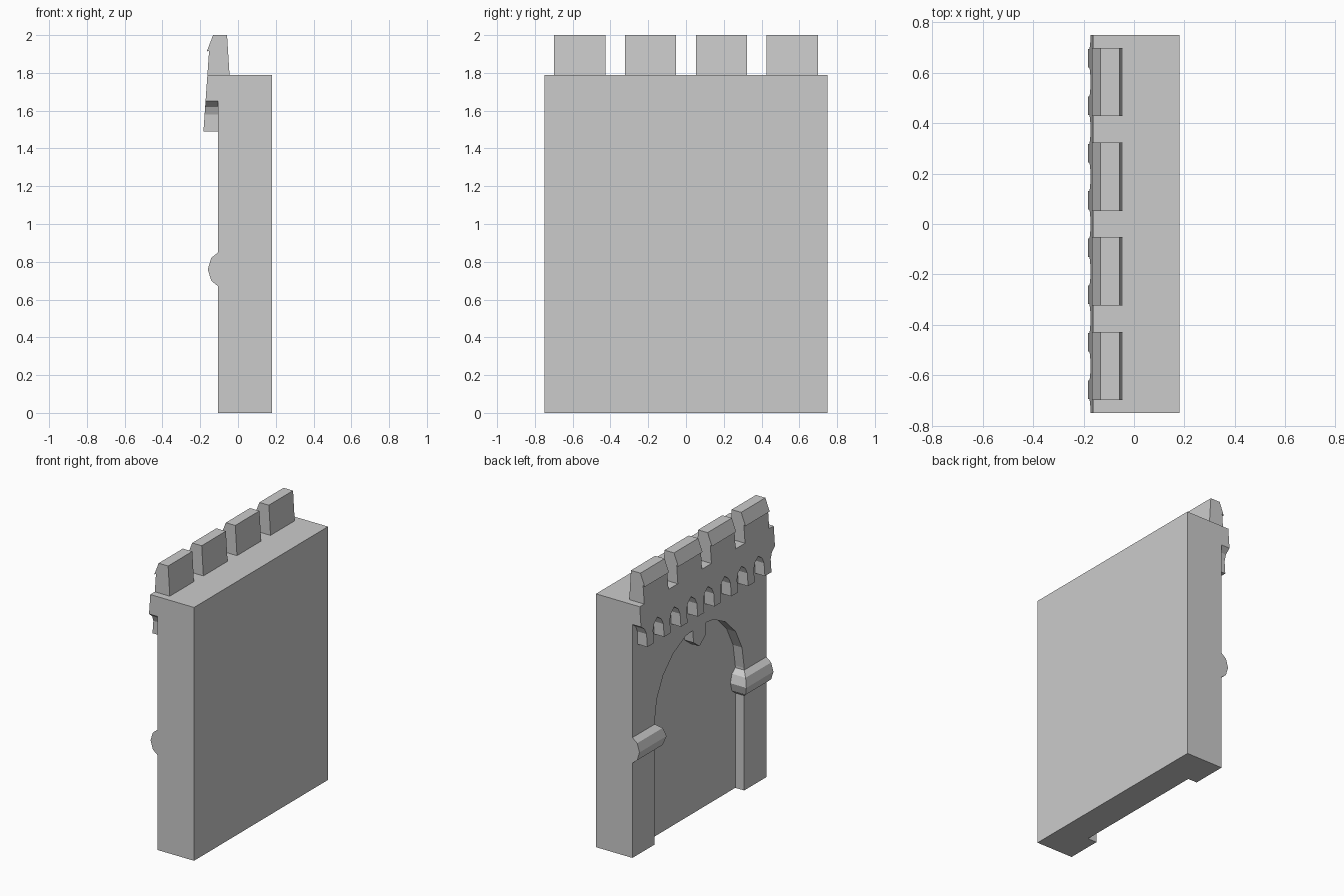
import bpy, bmesh, math

if "Cube" in bpy.data.objects:
    bpy.data.objects.remove(bpy.data.objects["Cube"])

HALF = 0.748      # half length of the wall
FACE = -0.105     # outer face of the wall
BACK = 0.18
RECESS = -0.035   # back of the arched recess


def loft(name, rings):
    """Join equal-length point rings with quads and cap both ends."""
    bm = bmesh.new()
    loops = [[bm.verts.new(p) for p in ring] for ring in rings]
    n = len(rings[0])
    for a, b in zip(loops, loops[1:]):
        for i in range(n):
            j = (i + 1) % n
            bm.faces.new((a[i], a[j], b[j], b[i]))
    bm.faces.new(loops[0])
    bm.faces.new(loops[-1])
    bmesh.ops.recalc_face_normals(bm, faces=bm.faces)
    mesh = bpy.data.meshes.new(name)
    bm.to_mesh(mesh)
    bm.free()
    obj = bpy.data.objects.new(name, mesh)
    bpy.context.collection.objects.link(obj)
    return obj


# Wall slab
slab = [(FACE, 0), (BACK, 0), (BACK, 1.79), (FACE, 1.79)]
wall = loft("wall", [[(x, y, z) for x, z in slab] for y in (-HALF, HALF)])

# Arched recess with a pointed keystone hanging from its crown
half = [(0.5, -0.1)]
for deg in (0, 18, 36, 54, 72):
    a = math.radians(deg)
    half.append((0.5 * math.cos(a), 0.865 + 0.5 * math.sin(a)))
half += [(0.075, 1.35), (0.065, 1.26)]
arch = half + [(0, 1.21)] + [(-y, z) for y, z in reversed(half)]
cutter = loft("arch_cutter", [[(x, y, z) for y, z in arch] for x in (-0.3, RECESS)])
cutter.hide_render = True
cutter.hide_set(True)
cut = wall.modifiers.new("arch_recess", 'BOOLEAN')
cut.operation = 'DIFFERENCE'
cut.solver = 'EXACT'
cut.object = cutter

# Battered corbel table with a row of small arches along its lower edge
pitch = 0.1875
small_arch = [(-0.057, 1.49), (-0.057, 1.58), (-0.04, 1.62), (0, 1.65),
              (0.04, 1.62), (0.057, 1.58), (0.057, 1.49)]
outline = [(-HALF, 1.79)]
for k in range(-4, 5):
    part = small_arch[3:] if k == -4 else small_arch[:4] if k == 4 else small_arch
    for dy, z in part:
        outline.append((max(-HALF, min(HALF, k * pitch + dy)), z))
outline.append((HALF, 1.79))


def batter(z):
    return -0.183 + (z - 1.49) * 0.07


loft("corbel_table", [[(FACE, y, z) for y, z in outline],
                      [(batter(z), y, z) for y, z in outline]])

# Merlons with a sloping, lipped cap
merlon = [(batter(1.79), 1.79), (-0.153, 1.918), (-0.166, 1.912), (-0.132, 2.0),
          (-0.058, 2.0), (-0.045, 1.79)]
for i, yc in enumerate((-0.5625, -0.1875, 0.1875, 0.5625)):
    loft(f"merlon_{i + 1}", [[(x, yc + d, z) for x, z in merlon] for d in (-0.135, 0.135)])

# Impost mouldings, mitred round the jambs into the recess
moulding = [(0, 0.67), (0.037, 0.70), (0.055, 0.76), (0.037, 0.82), (0, 0.85)]
for side, s in (("left", 1), ("right", -1)):
    loft(f"impost_{side}", [
        [(RECESS, s * (0.5 - o), z) for o, z in moulding],
        [(FACE - o, s * (0.5 - o), z) for o, z in moulding],
        [(FACE - o, s * HALF, z) for o, z in moulding]])
